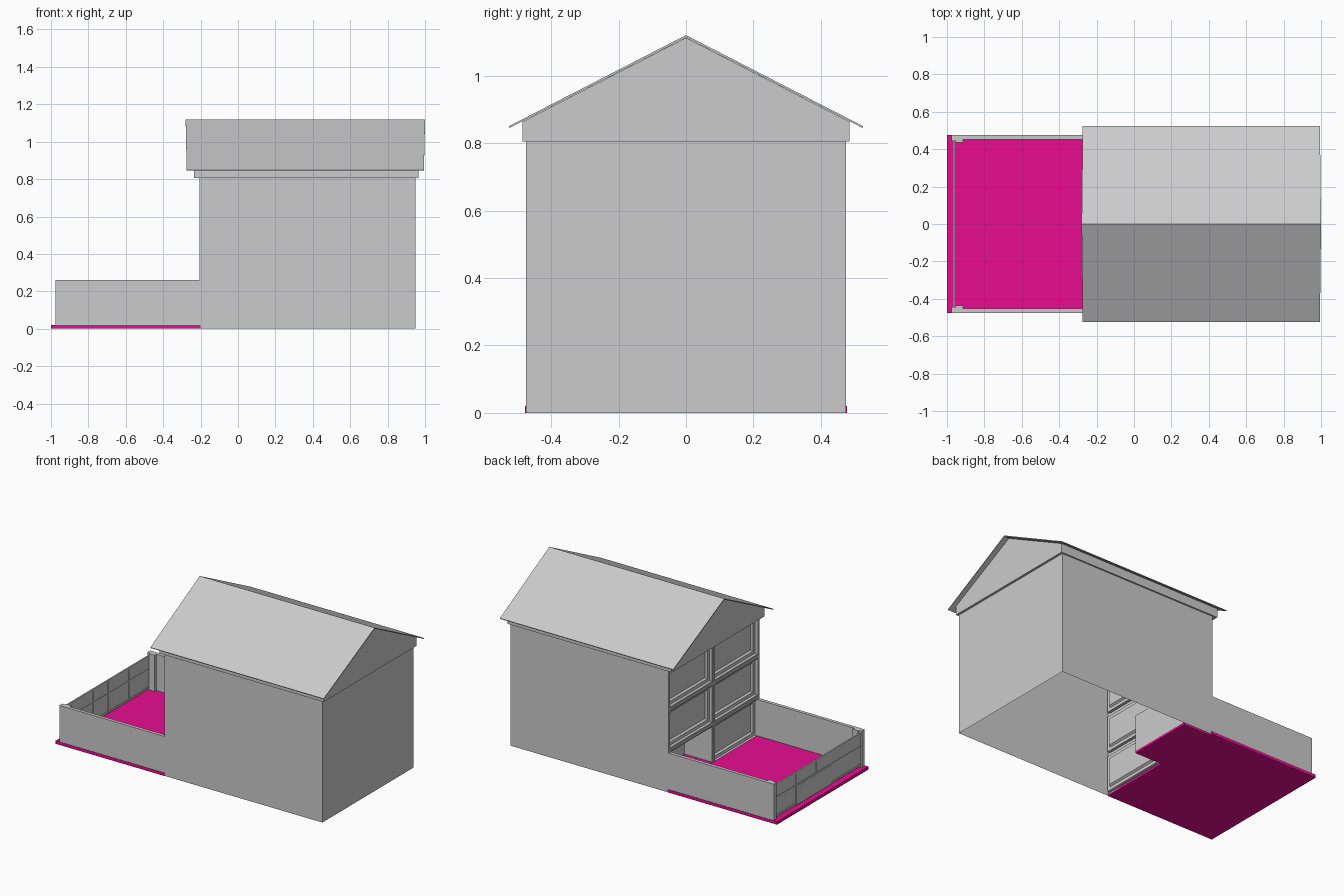
import bpy, bmesh

cube = bpy.data.objects.get("Cube")
if cube:
    bpy.data.objects.remove(cube, do_unlink=True)


def material(name, color):
    m = bpy.data.materials.new(name)
    m.use_nodes = True
    m.diffuse_color = color
    m.node_tree.nodes["Principled BSDF"].inputs["Base Color"].default_value = color
    return m


GREY = material("light grey", (0.6, 0.6, 0.6, 1))
PINK = material("magenta", (0.8, 0.004, 0.28, 1))


def finish(name, bm, mat):
    me = bpy.data.meshes.new(name)
    bm.to_mesh(me)
    bm.free()
    me.materials.append(mat)
    ob = bpy.data.objects.new(name, me)
    bpy.context.scene.collection.objects.link(ob)
    return ob


def add_box(bm, x, y, z):
    verts = bmesh.ops.create_cube(bm, size=1)["verts"]
    for v in verts:
        for i, (lo, hi) in enumerate((x, y, z)):
            v.co[i] = lo if v.co[i] < 0 else hi
    return verts


def box(name, x, y, z, mat=GREY):
    bm = bmesh.new()
    add_box(bm, x, y, z)
    return finish(name, bm, mat)


def prism(name, profile, x0, x1, lean=0.0):
    """Extrude a (y, z) profile along x; points off the ridge pull in by lean."""
    bm = bmesh.new()
    ends = []
    for x, s in ((x0, 1), (x1, -1)):
        ends.append([bm.verts.new((x + s * lean * (abs(y) > 0.01), y, z)) for y, z in profile])
    bm.faces.new(ends[0])
    bm.faces.new(ends[1][::-1])
    n = len(profile)
    for i in range(n):
        j = (i + 1) % n
        bm.faces.new((ends[0][j], ends[0][i], ends[1][i], ends[1][j]))
    bmesh.ops.recalc_face_normals(bm, faces=bm.faces)
    return finish(name, bm, GREY)


FRONT, BACK, HALF, TOP = -0.2, 0.95, 0.475, 0.81
FLOOR = 0.02
ROW = TOP / 3

# House shell, open underneath and on the courtyard end
bm = bmesh.new()
add_box(bm, (FRONT, BACK), (-HALF, HALF), (0, TOP))
bm.normal_update()
drop = [f for f in bm.faces if f.normal.z < -0.9 or f.normal.x < -0.9]
bmesh.ops.delete(bm, geom=drop, context="FACES_ONLY")
finish("house_walls", bm, GREY)

# Courtyard facade: two columns by three rows, one cell is the porch
bm = bmesh.new()
windows, porch = [], []
for row in range(3):
    for y0, y1 in ((-HALF, 0), (0, HALF)):
        z0, z1 = row * ROW, (row + 1) * ROW
        pts = ((y0, z0), (y0, z1), (y1, z1), (y1, z0))
        f = bm.faces.new([bm.verts.new((FRONT, y, z)) for y, z in pts])
        (porch if row == 0 and y0 == 0 else windows).append(f)
bm.normal_update()
for width, depth in ((0.022, 0), (0.001, -0.018), (0.03, 0), (0.012, -0.012)):
    bmesh.ops.inset_individual(bm, faces=windows, thickness=width, depth=depth)
for width, depth in ((0.02, 0), (0.0005, -0.2)):
    bmesh.ops.inset_individual(bm, faces=porch, thickness=width, depth=depth)
finish("window_facade", bm, GREY)

# Raised strips on the facade
for name, y in (("right", -HALF + 0.008), ("middle", 0), ("left", HALF - 0.008)):
    box(name + "_pilaster", (FRONT - 0.006, FRONT), (y - 0.008, y + 0.008), (FLOOR, TOP))
for i in (1, 2):
    box("floor_band_%d" % i, (FRONT - 0.005, FRONT), (-HALF, HALF),
        (i * ROW - 0.007, i * ROW + 0.007))

# Gable block and thin folded roof
prism("gable_block", [(-0.485, 0.805), (0.485, 0.805), (0.485, 0.863),
                      (0, 1.112), (-0.485, 0.863)], -0.235, 0.965)
prism("roof", [(-0.525, 0.85), (0, 1.12), (0.525, 0.85), (0.523, 0.845),
               (0, 1.113), (-0.523, 0.845)], -0.28, 1.0, 0.006)

# Courtyard floor and porch floor
box("courtyard_floor", (-1, FRONT), (-0.477, 0.477), (0, FLOOR), PINK)
box("porch_floor", (FRONT, 0), (0.015, 0.457), (0, FLOOR + 0.003), PINK)

# Courtyard side walls with gate posts
for side, s in (("left", 1), ("right", -1)):
    box(side + "_courtyard_wall", (-0.975, FRONT), sorted((s * 0.453, s * HALF)), (FLOOR, 0.26))
    box(side + "_gate_post", (-0.955, -0.915), sorted((s * 0.435, s * 0.455)), (FLOOR, 0.26))
    box(side + "_gate_stop", (-0.975, -0.955), sorted((s * 0.445, s * 0.455)), (FLOOR, 0.26))

# Gate: overlapping panels with rails
box("gate_panel", (-0.964, -0.959), (-0.445, 0.445), (FLOOR + 0.005, 0.245))
box("gate_door", (-0.968, -0.964), (-0.14, 0.23), (FLOOR + 0.005, 0.15))
for i, z in enumerate((0.03, 0.15, 0.235)):
    box("gate_rail_%d" % i, (-0.967, -0.957), (-0.445, 0.445), (z, z + 0.01))
for i, y in enumerate((-0.14, 0.015, 0.23)):
    box("gate_upright_%d" % i, (-0.967, -0.956), (y - 0.004, y + 0.004), (0.03, 0.24))
